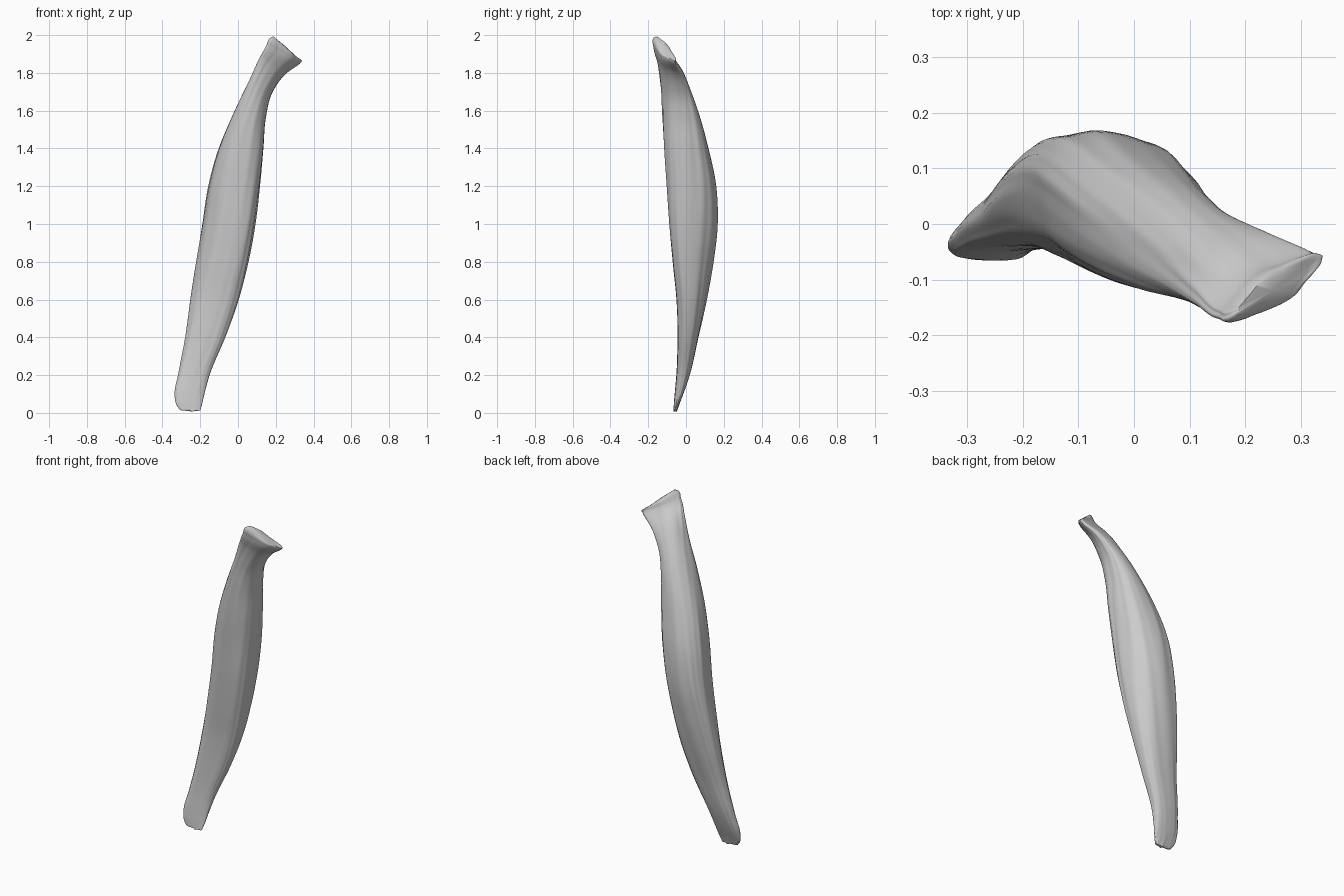
import bpy, bmesh, math
from mathutils import Vector, noise

if "Cube" in bpy.data.objects:
    bpy.data.objects.remove(bpy.data.objects["Cube"])

# Cross-sections, bottom to top: z, x min, x max, y min, y max, skew, slope in x
SECTIONS = [
    (0.012, -0.305, -0.200, -0.066, -0.048, 0.0, 0.0),
    (0.05, -0.328, -0.190, -0.064, -0.034, 0.0, 0.0),
    (0.10, -0.335, -0.178, -0.060, -0.014, 0.0, 0.0),
    (0.20, -0.317, -0.150, -0.051, 0.020, -0.05, 0.0),
    (0.40, -0.278, -0.066, -0.045, 0.066, -0.1, 0.0),
    (0.60, -0.250, 0.004, -0.050, 0.110, -0.2, 0.0),
    (0.80, -0.220, 0.054, -0.070, 0.145, -0.25, 0.0),
    (1.00, -0.187, 0.090, -0.089, 0.166, -0.25, 0.0),
    (1.20, -0.155, 0.115, -0.102, 0.158, -0.2, 0.0),
    (1.40, -0.100, 0.135, -0.115, 0.118, -0.1, 0.0),
    (1.58, -0.022, 0.150, -0.125, 0.070, 0.1, -0.1),
    (1.725, 0.055, 0.185, -0.135, 0.022, 0.4, -0.38),
    (1.835, 0.110, 0.258, -0.153, -0.018, 0.75, -0.48),
    (1.90, 0.150, 0.332, -0.173, -0.053, 1.0, -0.5),
    (1.93, 0.174, 0.330, -0.172, -0.062, 1.05, -0.75),
    (1.937, 0.188, 0.314, -0.162, -0.076, 1.05, -0.88),
]
SIDES, STEPS = 72, 7


def spline(p0, p1, p2, p3, t):
    """Smooth blend between p1 and p2, allowing for uneven section spacing."""
    h0, h1, h2 = p1[0] - p0[0], p2[0] - p1[0], p3[0] - p2[0]
    out = [p1[0] + h1 * t]
    for a, b, c, d in list(zip(p0, p1, p2, p3))[1:]:
        s1 = (c - b) / h1
        s0 = (b - a) / h0 if h0 > 0 else s1
        s2 = (d - c) / h2 if h2 > 0 else s1
        m1, m2 = (s0 * h1 + s1 * h0) / (h0 + h1), (s1 * h2 + s2 * h1) / (h1 + h2)
        out.append(b * (2*t**3 - 3*t*t + 1) + c * (3*t*t - 2*t**3)
                   + h1 * (m1 * (t**3 - 2*t*t + t) + m2 * (t**3 - t*t)))
    return out


def power(v, e=0.82):
    return math.copysign(abs(v) ** e, v)


def ring(bm, s):
    """One skewed, slightly boxy oval with lengthwise fibre relief."""
    z, x0, x1, y0, y1, skew, slope = s
    cx, cy, a, b = (x0 + x1) / 2, (y0 + y1) / 2, (x1 - x0) / 2, (y1 - y0) / 2
    verts = []
    for i in range(SIDES):
        t = math.tau * i / SIDES
        fibre = noise.noise(Vector((4 * math.cos(t), 4 * math.sin(t), z * 1.6)))
        k = 1 + 0.045 * fibre
        dx, dy = a * k * power(math.cos(t)), b * k * power(math.sin(t + skew))
        # ragged tendon edge at the bottom
        rag = 0.016 * noise.noise(Vector((dx * 45, 0.3, 7))) * max(0, 1 - z / 0.1)
        verts.append(bm.verts.new((cx + dx, cy + dy, max(0, z + slope * dx + rag))))
    return verts


# Muscle belly with flattened tendon ends
bm = bmesh.new()
n = len(SECTIONS)
rows = []
for i in range(n - 1):
    quad = [SECTIONS[min(max(i + k, 0), n - 1)] for k in (-1, 0, 1, 2)]
    rows += [ring(bm, spline(*quad, j / STEPS)) for j in range(STEPS)]
rows.append(ring(bm, SECTIONS[-1]))
for lo, hi in zip(rows, rows[1:]):
    for i in range(SIDES):
        j = (i + 1) % SIDES
        bm.faces.new((lo[i], lo[j], hi[j], hi[i]))


# End caps fanned around a centre point
def cap(row, lift, flip):
    c = sum((v.co for v in row), Vector()) / SIDES
    mid = bm.verts.new(c + Vector((0, 0, lift)))
    for i in range(SIDES):
        tri = (row[i], row[(i + 1) % SIDES], mid)
        bm.faces.new(tri[::-1] if flip else tri)


cap(rows[0], -0.005, True)
cap(rows[-1], 0.004, False)
bmesh.ops.recalc_face_normals(bm, faces=bm.faces)
mesh = bpy.data.meshes.new("strap_muscle")
bm.to_mesh(mesh)
bm.free()
muscle = bpy.data.objects.new("strap_muscle", mesh)
bpy.context.collection.objects.link(muscle)
bpy.context.view_layer.objects.active = muscle
muscle.select_set(True)
bpy.ops.object.shade_smooth_by_angle(angle=math.radians(50))
